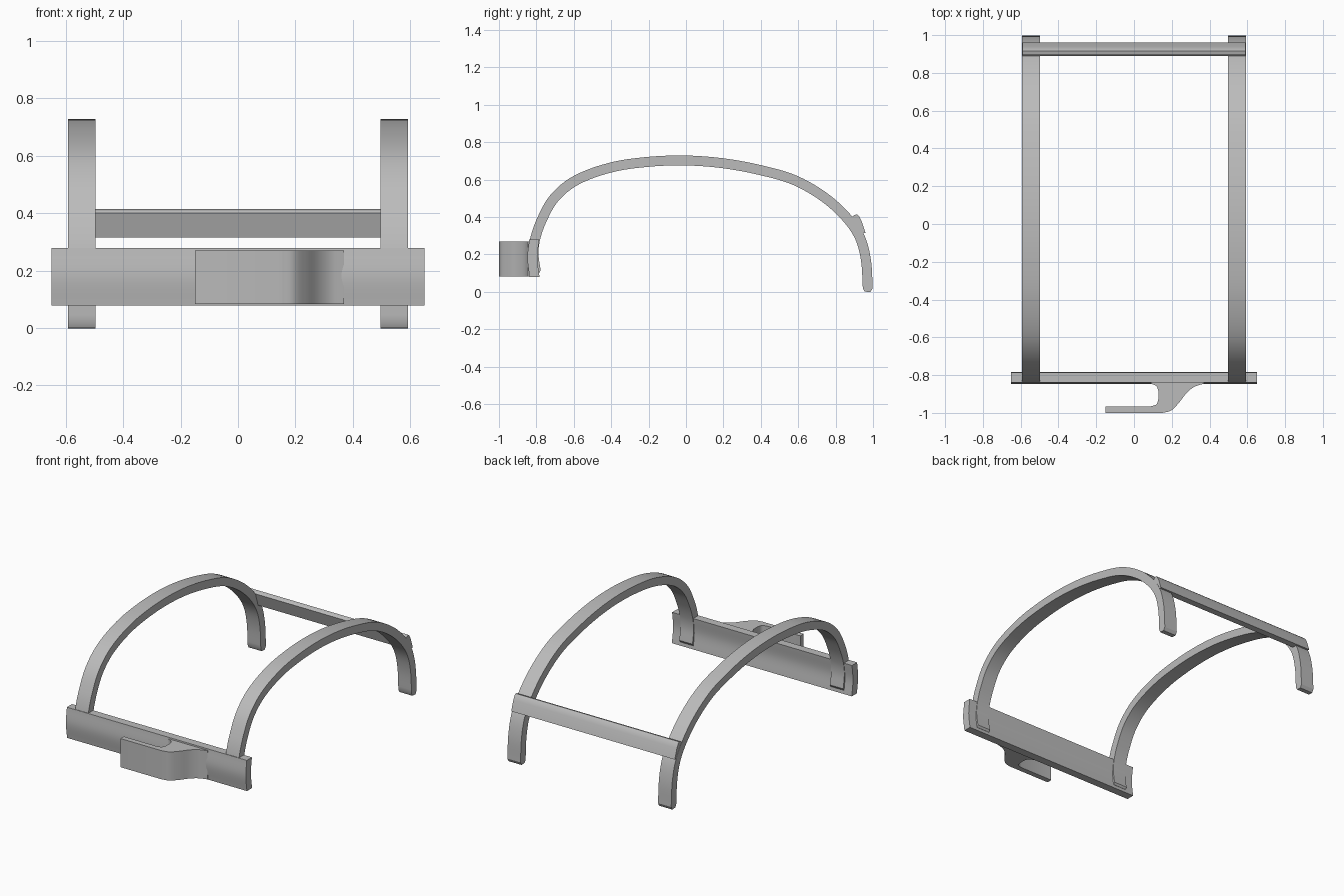
import bpy, bmesh, math
from mathutils import Vector
from mathutils.geometry import interpolate_bezier

cube = bpy.data.objects.get("Cube")
if cube:
    bpy.data.objects.remove(cube, do_unlink=True)

grey = bpy.data.materials.new("plain_grey")
grey.use_nodes = True
grey.diffuse_color = (0.5, 0.5, 0.5, 1)
grey.node_tree.nodes["Principled BSDF"].inputs["Base Color"].default_value = (0.5, 0.5, 0.5, 1)


def smooth_path(points, steps=6):
    """Smooth path through the given 2D points."""
    p = [Vector((a, b, 0)) for a, b in points]
    out = [p[0]]
    for i in range(len(p) - 1):
        length = (p[i + 1] - p[i]).length / 3
        t0 = (p[i + 1] - p[max(i - 1, 0)]).normalized() * length
        t1 = (p[min(i + 2, len(p) - 1)] - p[i]).normalized() * length
        out += interpolate_bezier(p[i], p[i] + t0, p[i + 1] - t1, p[i + 1], steps + 1)[1:]
    return [(v.x, v.y) for v in out]


def ribbon(path, thickness):
    """Closed outline of a strip with rounded ends around a centre path."""
    p = [Vector(q) for q in path]
    sides = ([], [])
    for i, q in enumerate(p):
        t = (p[min(i + 1, len(p) - 1)] - p[max(i - 1, 0)]).normalized()
        n = Vector((-t.y, t.x))
        inset = 0.3 if i in (0, len(p) - 1) else 0.5
        sides[0].append(q + n * thickness * inset)
        sides[1].append(q - n * thickness * inset)
    return sides[0] + sides[1][::-1]


def extrude(name, outline, low, high, axis):
    """Extrude a closed outline along x (outline is y, z) or z (outline is x, y)."""
    bm = bmesh.new()
    rings = []
    for d in (low, high):
        rings.append([bm.verts.new((d, a, b) if axis == "x" else (a, b, d)) for a, b in outline])
    n = len(outline)
    bm.faces.new(rings[0])
    bm.faces.new(rings[1])
    for i in range(n):
        j = (i + 1) % n
        bm.faces.new((rings[0][i], rings[0][j], rings[1][j], rings[1][i]))
    bmesh.ops.recalc_face_normals(bm, faces=bm.faces)
    mesh = bpy.data.meshes.new(name)
    bm.to_mesh(mesh)
    bm.free()
    mesh.materials.append(grey)
    obj = bpy.data.objects.new(name, mesh)
    bpy.context.collection.objects.link(obj)
    bpy.ops.object.select_all(action="DESELECT")
    obj.select_set(True)
    bpy.context.view_layer.objects.active = obj
    bpy.ops.object.shade_smooth_by_angle(angle=math.radians(30))
    return obj


# Two arched bands
arch = smooth_path([(-0.803, 0.11), (-0.815, 0.2), (-0.807, 0.28), (-0.773, 0.38),
                    (-0.705, 0.5), (-0.59, 0.595), (-0.4, 0.665), (-0.2, 0.695),
                    (0, 0.702), (0.2, 0.687), (0.4, 0.65), (0.58, 0.597),
                    (0.74, 0.505), (0.86, 0.395), (0.93, 0.29), (0.962, 0.17),
                    (0.972, 0.02)])
arch = [(-0.801, 0.098)] + arch + [(0.971, 0)]
for name, side in (("right_band", -1), ("left_band", 1)):
    extrude(name, ribbon(arch, 0.053), side * 0.497, side * 0.592, "x")

# Rear crossbar tying the bands together
extrude("rear_crossbar", [(0.89, 0.4), (0.9, 0.41), (0.915, 0.414), (0.926, 0.403),
                          (0.938, 0.38), (0.96, 0.315), (0.917, 0.315)], -0.591, 0.591, "x")

# Gently bowed front plate
outer = smooth_path([(-0.838, 0.279), (-0.848, 0.18), (-0.836, 0.078)], 8)
inner = [(y + 0.053, z) for y, z in reversed(outer)]
extrude("front_plate", outer + inner, -0.65, 0.65, "x")

# Hook with a curved neck and a flat tongue
neck = smooth_path([(0.15, -1), (0.195, -0.988), (0.235, -0.95), (0.28, -0.893),
                    (0.32, -0.862), (0.37, -0.845)])
throat = smooth_path([(0.09, -0.846), (0.117, -0.857), (0.13, -0.885)])
crook = smooth_path([(0.13, -0.925), (0.119, -0.954), (0.09, -0.965)])
extrude("front_hook", [(-0.15, -1)] + neck + [(0.37, -0.835), (0.09, -0.835)]
        + throat + crook + [(-0.15, -0.965)], 0.083, 0.27, "z")
